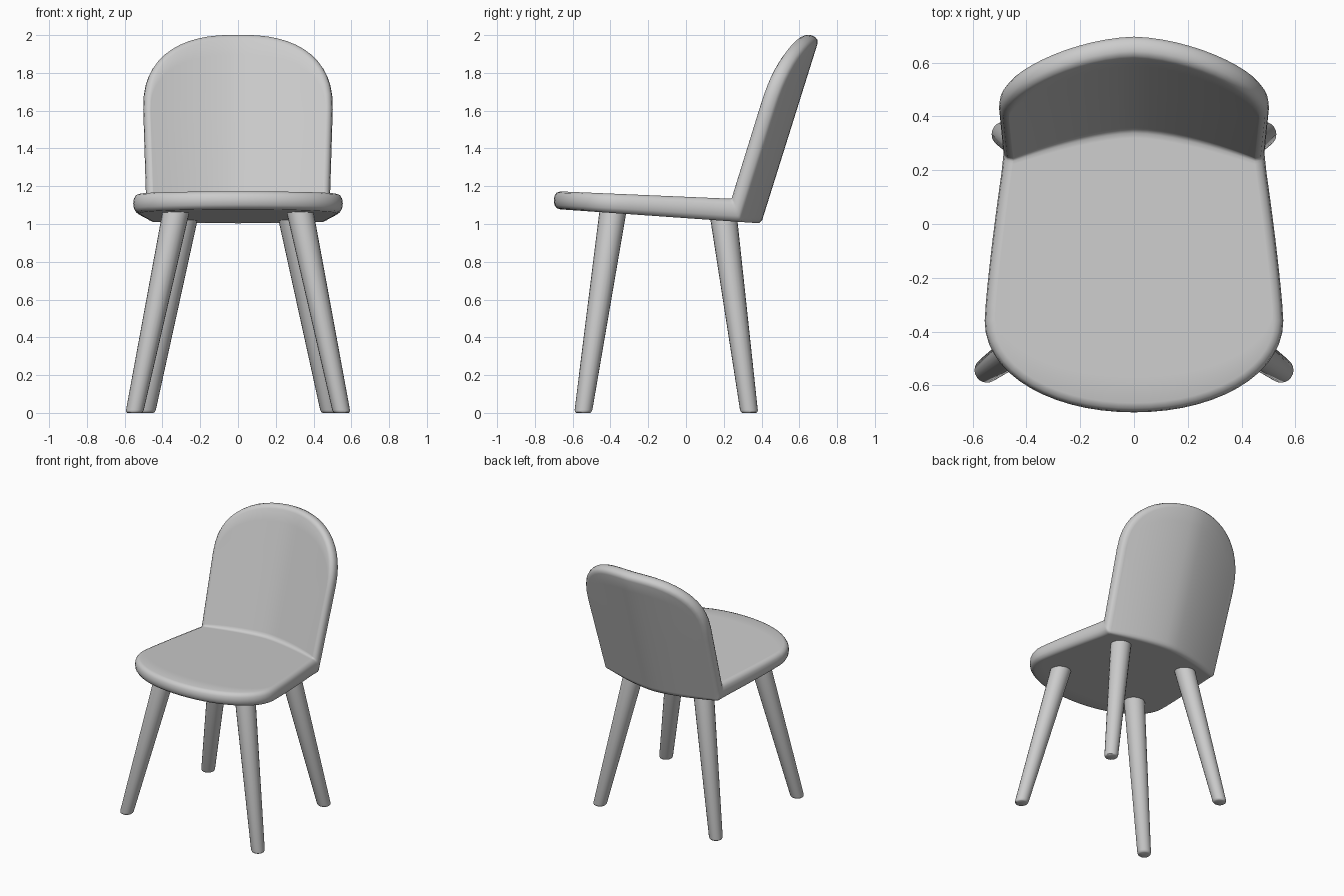
import bpy, bmesh, math
from mathutils import Vector

if "Cube" in bpy.data.objects:
    bpy.data.objects.remove(bpy.data.objects["Cube"])

RIM = 0.035     # how far the rounded rim bulges past the flat faces


def ellipse(u, n):
    return max(0.0, 1 - abs(u) ** n) ** (1 / n)


def add_object(name, bm, angle):
    bmesh.ops.recalc_face_normals(bm, faces=bm.faces)
    mesh = bpy.data.meshes.new(name)
    bm.to_mesh(mesh)
    bm.free()
    obj = bpy.data.objects.new(name, mesh)
    bpy.context.collection.objects.link(obj)
    bpy.ops.object.select_all(action='DESELECT')
    obj.select_set(True)
    bpy.context.view_layer.objects.active = obj
    bpy.ops.object.shade_smooth_by_angle(angle=math.radians(angle))
    return obj


def shell_point(u, part, t, under):
    """Point on the upper/front face, or on the lower/back face if under."""
    crease = 0.35 - 0.11 * abs(u) ** 1.6
    if part == 'seat':
        front = -0.36 - 0.305 * ellipse(u, 2.05)
        end = crease + (0.05 if under else 0)
        y = front + t * (end - front)
        k = min(1, max(0, (y + 0.36) / 0.6)) ** 1.25
        z = 1.08 - 0.07 * (y + 0.7) if under else 1.174 - 0.043 * (y + 0.7)
        return Vector((u * (0.52 - 0.07 * k), y, z))
    top = 1.62 + 0.358 * ellipse(u, 2.5)
    z = 1.13 + t * (top - 1.13)
    y = crease + 0.31 * (z - 1.13)
    x = u * (0.45 + 0.017 * min(1, (z - 1.13) / 0.5))
    if under:
        y += 0.05 + 0.033 * t
        z = 1.01 + t * (top - 0.025 - 1.01)
    return Vector((x, y, z))


# Seat and backrest: one bent shell with a rounded rim
COLS = 28
us = [math.sin(math.pi * (i / COLS - 0.5)) for i in range(COLS + 1)]
rows = [('seat', 0.97 * i / 10) for i in range(11)] + [('seat', 0.988)]
rows += [('back', 0.012)] + [('back', 0.03 + 0.97 * i / 10) for i in range(11)]
bm = bmesh.new()
upper, lower = [[[bm.verts.new(shell_point(u, p, t, under)) for u in us]
                 for p, t in rows] for under in (False, True)]
for grid in (upper, lower):
    for a, b in zip(grid, grid[1:]):
        for i in range(COLS):
            bm.faces.new((a[i], a[i + 1], b[i + 1], b[i]))


def border(g):
    return (g[0][:-1] + [r[-1] for r in g[:-1]]
            + g[-1][:0:-1] + [r[0] for r in g[:0:-1]])


top_edge, low_edge = border(upper), border(lower)
mid = [(a.co + b.co) / 2 for a, b in zip(top_edge, low_edge)]
count = len(mid)
outward = [(mid[(i + 1) % count] - mid[i - 1]).cross(top_edge[i].co - low_edge[i].co).normalized()
           for i in range(count)]
rings = [top_edge]
for a in (30, 60, 90, 120, 150):
    s = (1 - math.cos(math.radians(a))) / 2
    bulge = RIM * math.sin(math.radians(a)) ** 0.8
    rings.append([bm.verts.new(top_edge[i].co.lerp(low_edge[i].co, s) + outward[i] * bulge)
                  for i in range(count)])
rings.append(low_edge)
for a, b in zip(rings, rings[1:]):
    for i in range(count):
        j = (i + 1) % count
        bm.faces.new((a[i], a[j], b[j], b[i]))
add_object('seat_and_backrest', bm, 80)


# Splayed tapered legs with softened feet
def leg(name, foot, head):
    foot, head = Vector(foot), Vector(head)
    bm = bmesh.new()
    loops = []
    for t, r in ((0, 0.037), (0.004, 0.043), (0.014, 0.047), (1, 0.072)):
        c = foot.lerp(head, t)
        loops.append([bm.verts.new((c.x + r * math.cos(k * math.pi / 10),
                                    c.y + r * math.sin(k * math.pi / 10), c.z))
                      for k in range(20)])
    for a, b in zip(loops, loops[1:]):
        for k in range(20):
            bm.faces.new((a[k], a[k - 1], b[k - 1], b[k]))
    bm.faces.new(loops[0])
    bm.faces.new(loops[-1])
    add_object(name, bm, 40)


for side, s in (('left', -1), ('right', 1)):
    leg('front_leg_' + side, (s * 0.549, -0.545, 0), (s * 0.325, -0.385, 1.08))
    leg('back_leg_' + side, (s * 0.485, 0.335, 0), (s * 0.28, 0.197, 1.05))
